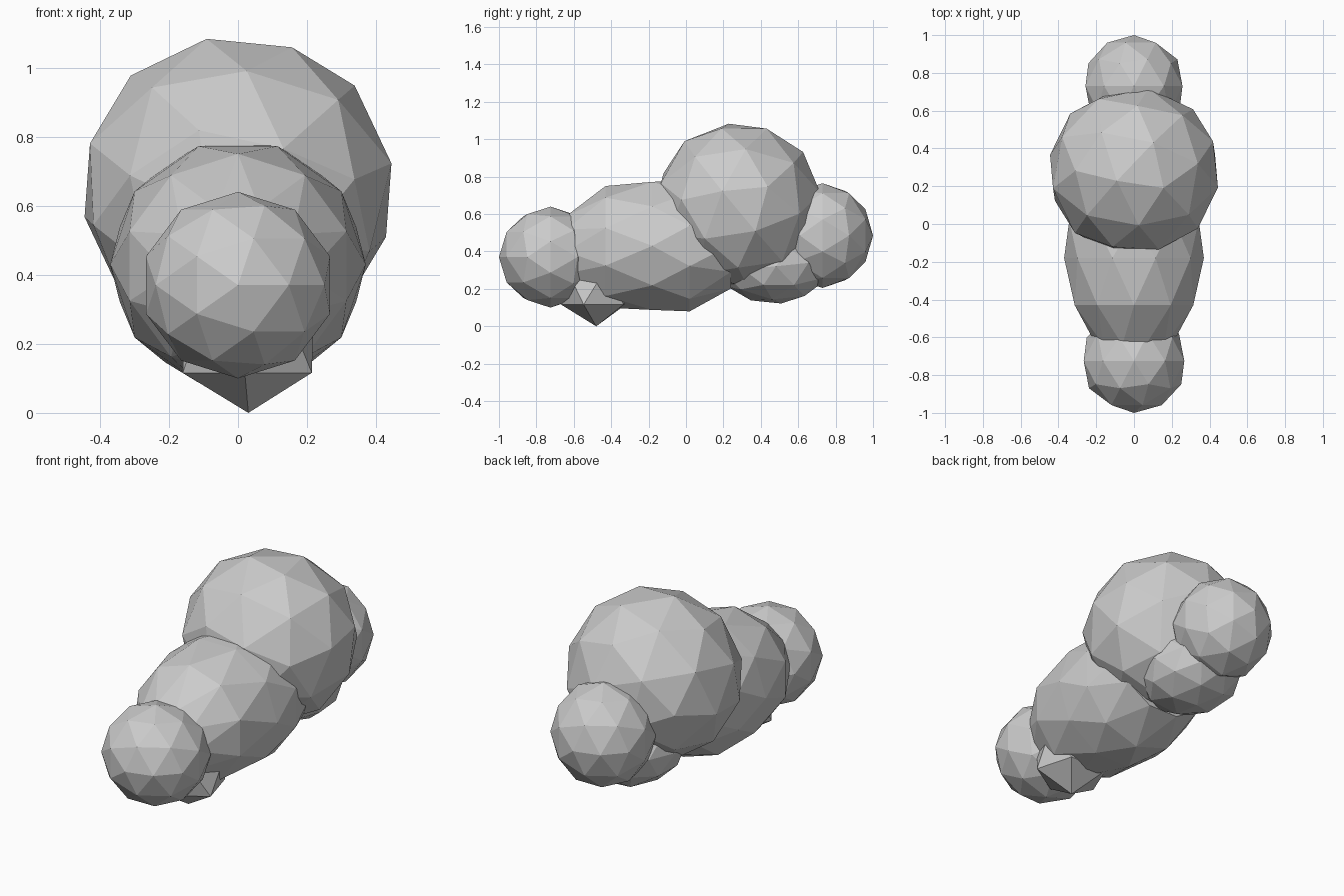
import bpy, bmesh, math
from mathutils import Matrix, Euler

if "Cube" in bpy.data.objects:
    bpy.data.objects.remove(bpy.data.objects["Cube"])


def ball(name, centre, radii, rot=(0, 0, 0), detail=2):
    """Flat-faced icosphere, turned first and then stretched to its radii."""
    bm = bmesh.new()
    bmesh.ops.create_icosphere(bm, subdivisions=detail, radius=1)
    turn = Euler([math.radians(a) for a in rot]).to_matrix().to_4x4()
    size = Matrix.Diagonal((*radii, 1))
    bm.transform(Matrix.Translation(centre) @ size @ turn)
    finish(name, bm)


def finish(name, bm):
    mesh = bpy.data.meshes.new(name)
    bm.to_mesh(mesh)
    bm.free()
    bpy.context.collection.objects.link(bpy.data.objects.new(name, mesh))


def barrel(name, rings, sides):
    """Faceted hull through oval rings: (y, bottom z, top z, half width)."""
    bm = bmesh.new()
    for i, (y, low, high, half) in enumerate(rings):
        for k in range(sides):
            a = 2 * math.pi * (k + 0.5 * (i % 2)) / sides
            bm.verts.new((half * math.cos(a), y,
                          (low + high) / 2 + (high - low) / 2 * math.sin(a)))
    bmesh.ops.convex_hull(bm, input=bm.verts[:])
    bmesh.ops.recalc_face_normals(bm, faces=bm.faces[:])
    finish(name, bm)


# large round mass
ball("large_lobe", (0, 0.28, 0.645), (0.46, 0.45, 0.45), (20, 12, 30))

# elongated middle
barrel("middle_body", [(-0.64, 0.20, 0.60, 0.20),
                       (-0.43, 0.10, 0.75, 0.33),
                       (-0.18, 0.07, 0.79, 0.37),
                       (0.02, 0.08, 0.78, 0.36),
                       (0.24, 0.19, 0.68, 0.30)], 10)

# end lobes, each with a tip on the y axis
ball("front_lobe", (0, -0.725, 0.37), (0.28, 0.275, 0.27), (90, 0, 0))
ball("back_lobe", (0, 0.73, 0.485), (0.27, 0.27, 0.28), (90, 0, 0))

# underside lobes
ball("front_under_lobe", (0.03, -0.48, 0.21), (0.22, 0.21, 0.21), (0, 0, 15), 1)
ball("back_under_lobe", (0, 0.47, 0.33), (0.26, 0.30, 0.21), (8, 0, 20))
